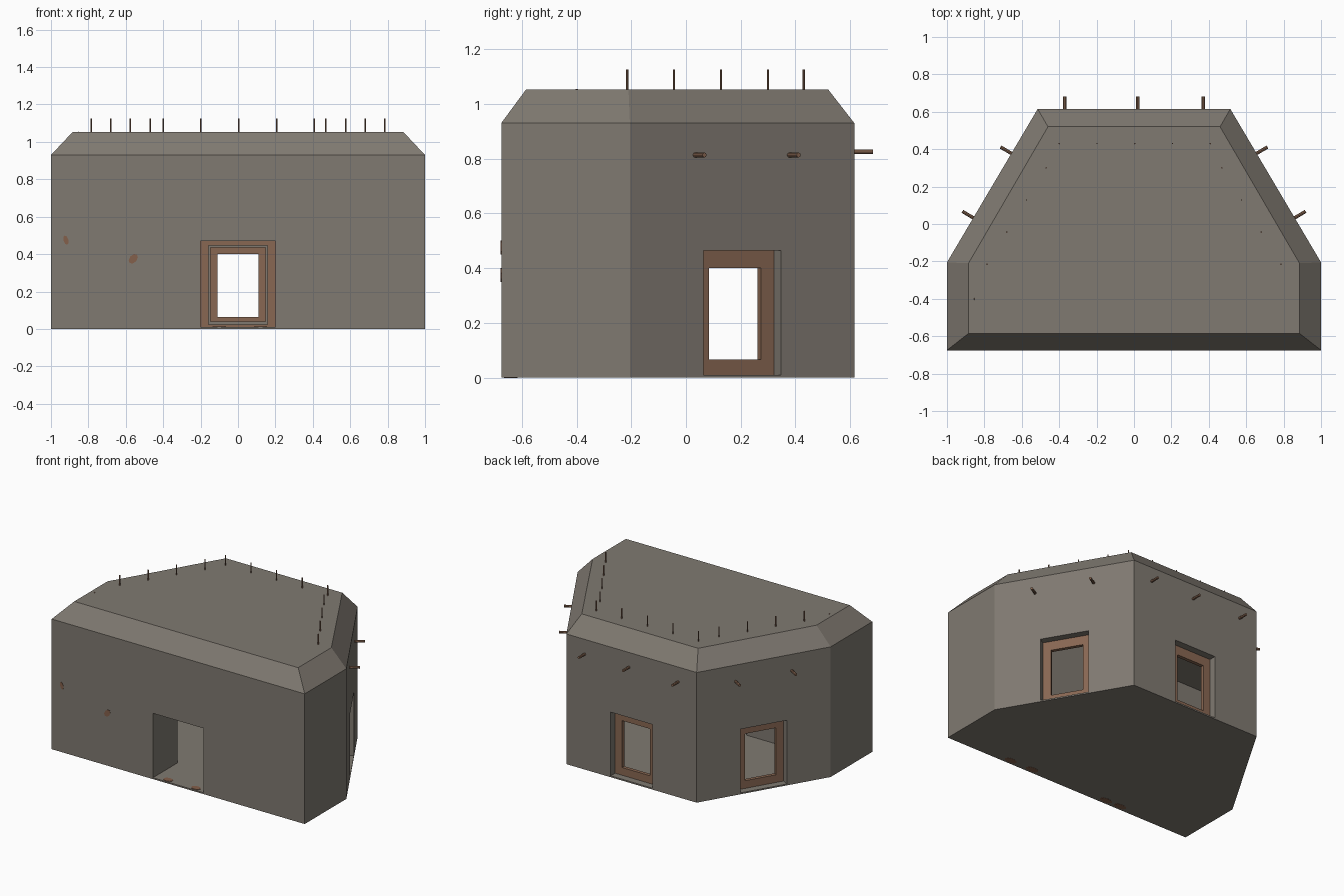
import bpy, bmesh, math
from mathutils import Matrix, Vector

cube = bpy.data.objects.get("Cube")
if cube:
    bpy.data.objects.remove(cube)


def material(name, rgb):
    m = bpy.data.materials.new(name)
    m.use_nodes = True
    m.diffuse_color = (*rgb, 1)
    m.node_tree.nodes["Principled BSDF"].inputs["Base Color"].default_value = (*rgb, 1)
    return m


CONCRETE = material("concrete", (0.215, 0.193, 0.165))
RUST = material("rusty_steel", (0.25, 0.137, 0.085))
STAIN = material("rust_stain", (0.23, 0.115, 0.07))


def finish(bm, name, mat, matrix=Matrix()):
    bmesh.ops.recalc_face_normals(bm, faces=bm.faces)
    mesh = bpy.data.meshes.new(name)
    bm.to_mesh(mesh)
    bm.free()
    mesh.materials.append(mat)
    ob = bpy.data.objects.new(name, mesh)
    ob.matrix_world = matrix
    bpy.context.collection.objects.link(ob)
    return ob


def mirrored(half):
    return half + [(-x, y) for x, y in reversed(half)]


def loft(name, rings, mat):
    """Closed solid through (outline, height) rings."""
    bm = bmesh.new()
    loops = [[bm.verts.new((x, y, z)) for x, y in pts] for pts, z in rings]
    n = len(loops[0])
    for a, b in zip(loops, loops[1:]):
        for i in range(n):
            j = (i + 1) % n
            bm.faces.new((a[i], a[j], b[j], b[i]))
    bm.faces.new(loops[0][::-1])
    bm.faces.new(loops[-1])
    return finish(bm, name, mat)


def add_box(bm, lo, hi):
    lo, hi = Vector(lo), Vector(hi)
    size = hi - lo
    m = Matrix.Translation((lo + hi) / 2) @ Matrix.Diagonal((*size, 1))
    bmesh.ops.create_cube(bm, size=1, matrix=m)


def box(name, lo, hi, mat, matrix=Matrix()):
    bm = bmesh.new()
    add_box(bm, lo, hi)
    return finish(bm, name, mat, matrix)


def frame(name, outer, inner, y0, y1, mat, matrix):
    """Four bars; outer and inner are (half width, bottom, top)."""
    (w, b, t), (iw, ib, it) = outer, inner
    bm = bmesh.new()
    add_box(bm, (-w, y0, b), (-iw, y1, t))
    add_box(bm, (iw, y0, b), (w, y1, t))
    add_box(bm, (-iw, y0, b), (iw, y1, ib))
    add_box(bm, (-iw, y0, it), (iw, y1, t))
    return finish(bm, name, mat, matrix)


def rod(name, base, direction, radius, length):
    d = Vector(direction).normalized()
    bm = bmesh.new()
    bmesh.ops.create_cone(bm, cap_ends=True, segments=8, radius1=radius,
                          radius2=radius, depth=length)
    m = Matrix.Translation(Vector(base) + d * length / 2)
    return finish(bm, name, RUST, m @ d.to_track_quat("Z", "Y").to_matrix().to_4x4())


def stain(name, centre, normal, w, h, turn=0):
    bm = bmesh.new()
    bmesh.ops.create_cone(bm, cap_ends=True, segments=8, radius1=1, radius2=1, depth=0.004)
    q = Vector(normal).to_track_quat("Z", "Y").to_matrix().to_4x4()
    m = (Matrix.Translation(centre) @ q @ Matrix.Rotation(turn, 4, "Z")
         @ Matrix.Diagonal((w, h, 1, 1)))
    return finish(bm, name, STAIN, m)


# Bunker shell with sloped roof edge
wall = mirrored([(1, -0.675), (1, -0.205), (0.515, 0.615)])
roof = mirrored([(0.885, -0.585), (0.885, -0.21), (0.46, 0.52)])
room = mirrored([(0.9, -0.4), (0.9, -0.233), (0.456, 0.515)])
shell = loft("bunker_shell", [(wall, 0), (wall, 0.93), (roof, 1.052)], CONCRETE)

# Walls that carry windows: local +y points outward
SLANT = math.atan2(0.82, 0.485)
sides = {
    "back": Matrix.Translation((0, 0.615, 0)),
    "right": Matrix.Translation((0.757, 0.205, 0)) @ Matrix.Rotation(-SLANT, 4, "Z"),
    "left": Matrix.Translation((-0.757, 0.205, 0)) @ Matrix.Rotation(SLANT, 4, "Z"),
}

# Cut the room, the front doorway and the window openings
cutters = [loft("room_cutter", [(room, 0.01), (room, 0.93)], CONCRETE),
           box("door_cutter", (-0.2, -0.8, 0.01), (0.2, -0.35, 0.47), CONCRETE)]
for side, m in sides.items():
    cutters.append(box(side + "_cutter", (-0.165, -0.15, 0.01), (0.165, 0.1, 0.465), CONCRETE, m))
bpy.context.view_layer.update()
bpy.context.view_layer.objects.active = shell
for c in cutters:
    c.hide_render = True
    mod = shell.modifiers.new(c.name, "BOOLEAN")
    mod.operation = "DIFFERENCE"
    mod.solver = "EXACT"
    mod.object = c
    bpy.ops.object.modifier_apply(modifier=mod.name)
for c in cutters:
    bpy.data.objects.remove(c)

# Window frames: recessed outside, wider trim inside, concrete lip between
for side, m in sides.items():
    frame(side + "_window_frame", (0.165, 0.01, 0.465), (0.11, 0.065, 0.4), -0.075, -0.05, RUST, m)
    frame(side + "_window_lip", (0.165, 0.01, 0.465), (0.147, 0.04, 0.435), -0.1, -0.075, CONCRETE, m)
    frame(side + "_inner_trim", (0.205, 0.01, 0.475), (0.158, 0.025, 0.447), -0.115, -0.1, RUST, m)

# Reinforcing bars sticking out of the walls
for side, m in sides.items():
    offsets, z = ((-0.37, 0.02, 0.37), 0.825) if side == "back" else ((-0.2, 0.2), 0.813)
    for i, x in enumerate(offsets):
        out = m.to_3x3() @ Vector((0, 1, 0))
        rod(f"{side}_wall_bar_{i + 1}", m @ Vector((x, -0.03, z)), out, 0.009, 0.098)

# Thin bars around the roof edge
for s, side in ((1, "right"), (-1, "left")):
    for i in range(4):
        t = i / 3
        rod(f"{side}_roof_bar_{i + 1}", (s * (0.785 - 0.315 * t), -0.215 + 0.515 * t, 1.03),
            (0, 0, 1), 0.004, 0.095)
for i in range(5):
    rod(f"back_roof_bar_{i + 1}", (-0.4 + 0.202 * i, 0.43, 1.03), (0, 0, 1), 0.004, 0.095)

# Rust stains on the front, roof edge, doorway floor and underside
FRONT, UP = (0, -1, 0), (0, 0, 1)
stain("front_stain_1", (-0.92, -0.675, 0.475), FRONT, 0.013, 0.026, 0.3)
stain("front_stain_2", (-0.56, -0.675, 0.375), FRONT, 0.02, 0.03, -0.7)
stain("roof_edge_stain", (-0.87, -0.4, 1.035), (-0.122, 0, 0.115), 0.03, 0.025)
for i, x in enumerate((-0.1, 0.12)):
    stain(f"doorway_stain_{i + 1}", (x, -0.645, 0.011), UP, 0.035, 0.025)
for i, x in enumerate((0.5, 0.32, -0.3, -0.42)):
    stain(f"underside_stain_{i + 1}", (x, -0.64, 0.001), UP, 0.05, 0.025)
